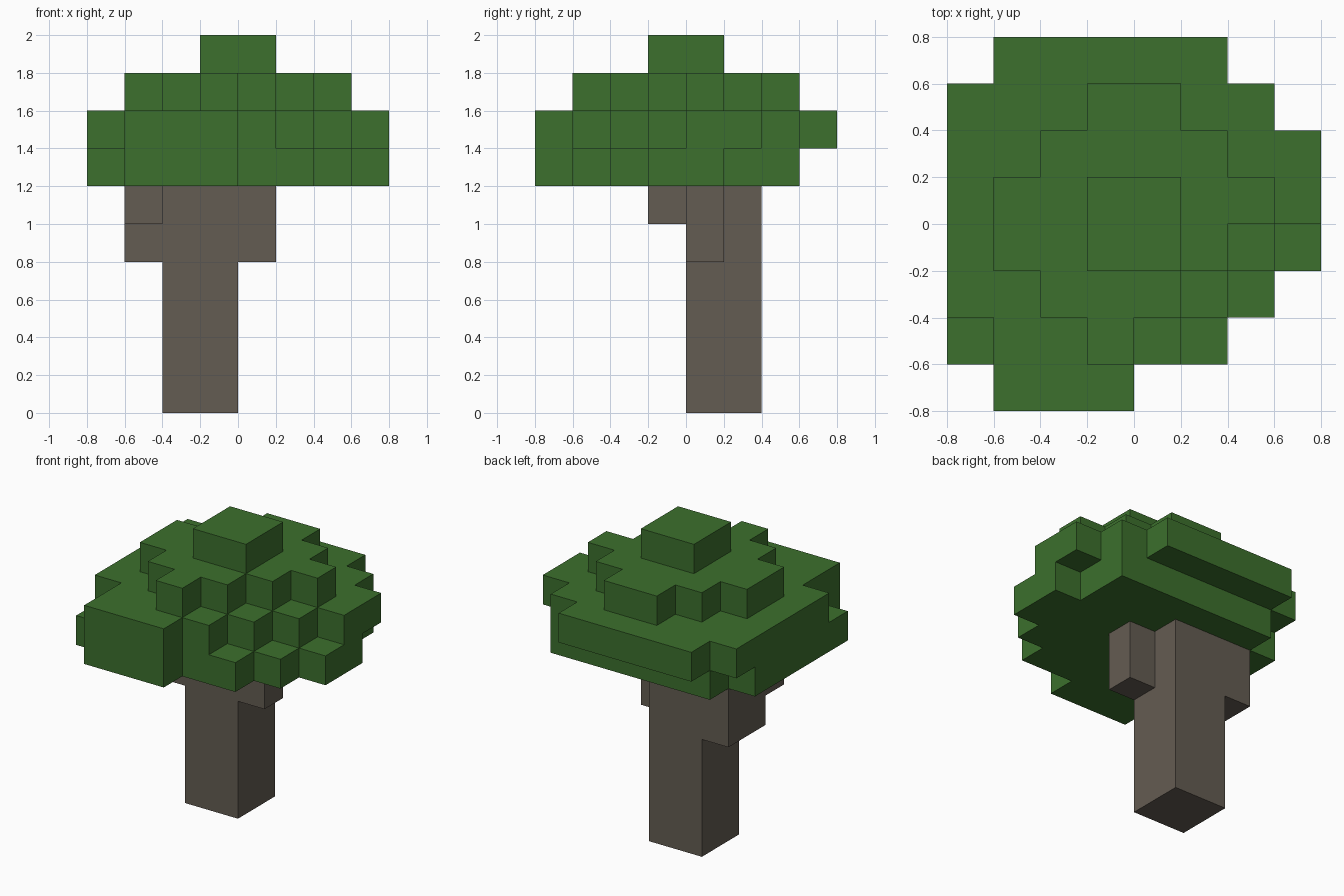
import bpy
import bmesh
from mathutils import Vector

CELL = 0.2  # edge length of one block

cube = bpy.data.objects.get("Cube")
if cube:
    bpy.data.objects.remove(cube, do_unlink=True)


def make_material(name, rgb):
    mat = bpy.data.materials.new(name)
    mat.use_nodes = True
    mat.diffuse_color = (*rgb, 1)
    mat.node_tree.nodes["Principled BSDF"].inputs["Base Color"].default_value = (*rgb, 1)
    return mat


def box(x, y, z):
    """All block cells inside the given (start, end) ranges."""
    return {(i, j, k) for i in range(*x) for j in range(*y) for k in range(*z)}


def layer(z, y_start, spans):
    """One block-high slab; each span is the x range of the next row in y."""
    cells = set()
    for row, span in enumerate(spans, y_start):
        cells |= box(span, (row, row + 1), (z, z + 1))
    return cells


def build_blocks(name, cells, mat):
    """Skin the outside of a set of cells and merge its flat areas."""
    bm = bmesh.new()
    for cell in sorted(cells):
        centre = Vector(cell) + Vector((0.5, 0.5, 0.5))
        for axis in range(3):
            for sign in (-1, 1):
                n = Vector((0, 0, 0))
                n[axis] = sign
                if tuple(int(c + d) for c, d in zip(cell, n)) in cells:
                    continue
                u = Vector((0, 0, 0))
                u[(axis + 1) % 3] = 1
                v = n.cross(u)
                corners = (-u - v, u - v, u + v, v - u)
                bm.faces.new([bm.verts.new((centre + (n + c) / 2) * CELL) for c in corners])
    bmesh.ops.remove_doubles(bm, verts=bm.verts, dist=0.001)
    bmesh.ops.dissolve_limit(bm, angle_limit=0.01, verts=bm.verts, edges=bm.edges)
    mesh = bpy.data.meshes.new(name)
    bm.to_mesh(mesh)
    bm.free()
    mesh.materials.append(mat)
    obj = bpy.data.objects.new(name, mesh)
    bpy.context.collection.objects.link(obj)
    return obj


bark = make_material("bark brown", (0.127, 0.107, 0.085))
leaf = make_material("leaf green", (0.045, 0.162, 0.026))

# Trunk with a thick branch, its forked tip, and a short branch opposite
trunk = box((-2, 0), (0, 2), (0, 6))
trunk |= box((-3, -2), (0, 2), (4, 6))
trunk |= box((-3, -2), (-1, 0), (5, 6))
trunk |= box((0, 1), (0, 1), (4, 6))
build_blocks("trunk", trunk, bark)

# Stepped canopy, from the lowest slab to the crown
canopy = layer(6, -4, [(-3, 0), (-4, 2), (-4, 3), (-4, 4), (-4, 4), (-4, 3), (-3, 3)])
canopy |= layer(7, -4, [(-3, 0), (-3, 1), (-4, 2), (-4, 3), (-4, 4), (-4, 4), (-4, 3), (-3, 2)])
canopy |= layer(8, -3, [(-1, 0), (-2, 1), (-3, 2), (-3, 3), (-2, 2), (-1, 1)])
canopy |= box((-1, 1), (-1, 1), (9, 10))
build_blocks("canopy", canopy, leaf)
